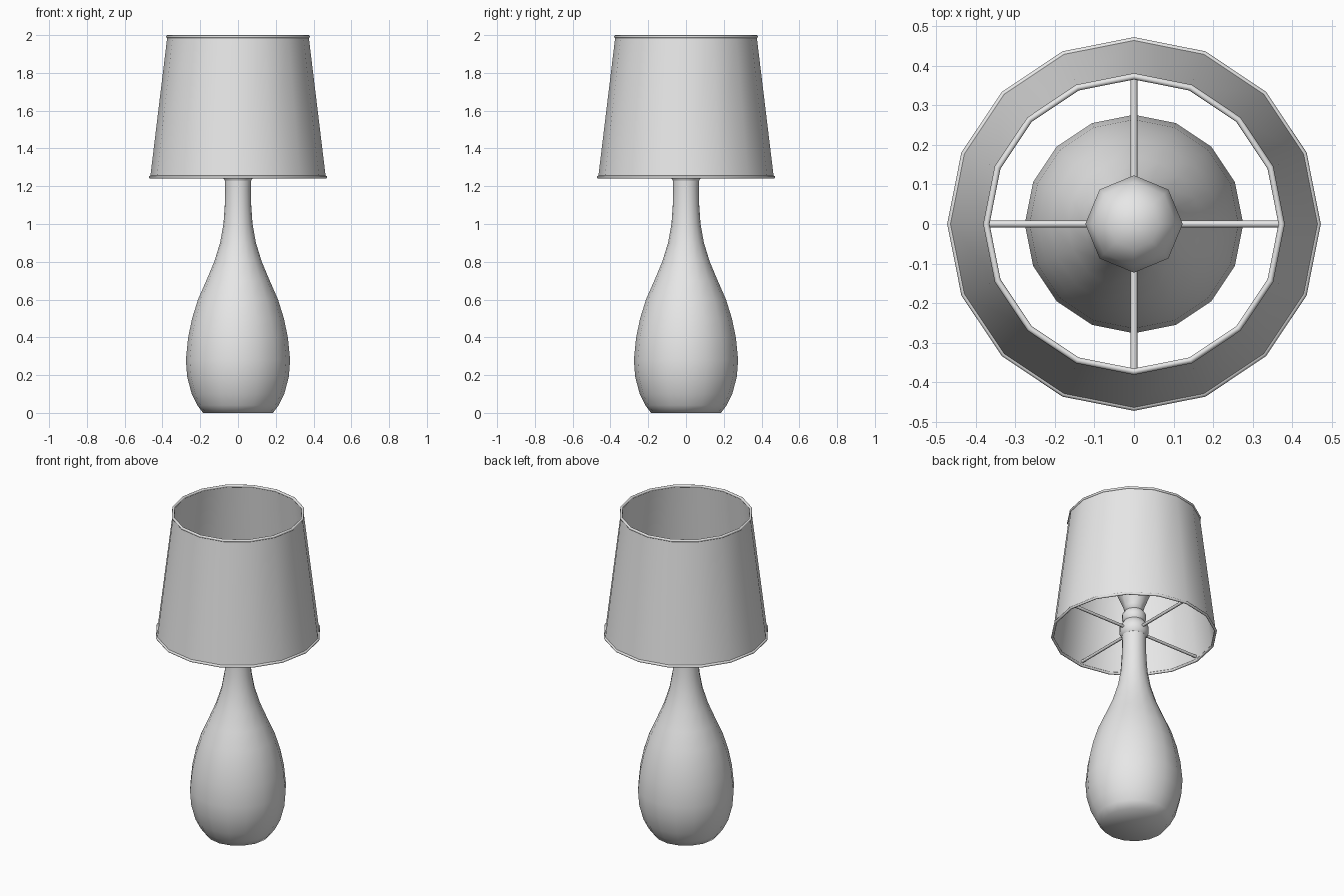
import bpy
import bmesh
from math import cos, sin, pi, radians
from mathutils import Matrix, Vector

cube = bpy.data.objects.get("Cube")
if cube:
    bpy.data.objects.remove(cube, do_unlink=True)

# One plain grey for the whole lamp
GREY = (0.8, 0.8, 0.8, 1.0)
grey = bpy.data.materials.new("light_grey")
grey.use_nodes = True
grey.diffuse_color = GREY
shader = next(n for n in grey.node_tree.nodes if n.type == 'BSDF_PRINCIPLED')
shader.inputs["Base Color"].default_value = GREY


def finish(name, bm, angle):
    """Turn a bmesh into a shaded object."""
    bmesh.ops.recalc_face_normals(bm, faces=bm.faces)
    mesh = bpy.data.meshes.new(name)
    bm.to_mesh(mesh)
    bm.free()
    mesh.materials.append(grey)
    obj = bpy.data.objects.new(name, mesh)
    bpy.context.collection.objects.link(obj)
    bpy.ops.object.select_all(action='DESELECT')
    obj.select_set(True)
    bpy.context.view_layer.objects.active = obj
    bpy.ops.object.shade_smooth_by_angle(angle=radians(angle))
    return obj


def lathe(name, profile, sides, angle=40, closed=False):
    """Spin (radius, height) points round z; radius 0 makes a pole."""
    bm = bmesh.new()
    rings = []
    for r, z in profile:
        if r == 0:
            rings.append([bm.verts.new((0, 0, z))] * sides)
        else:
            rings.append([bm.verts.new((r * cos(2 * pi * i / sides),
                                        r * sin(2 * pi * i / sides), z))
                          for i in range(sides)])
    pairs = list(zip(rings, rings[1:]))
    if closed:
        pairs.append((rings[-1], rings[0]))
    for low, high in pairs:
        for i in range(sides):
            j = (i + 1) % sides
            corners = dict.fromkeys((low[i], low[j], high[j], high[i]))
            bm.faces.new(list(corners))
    return finish(name, bm, angle)


# Bottle-shaped base with its long neck
lathe("base_body", [
    (0, 0), (0.185, 0), (0.215, 0.04), (0.245, 0.1), (0.269, 0.19),
    (0.276, 0.28), (0.264, 0.4), (0.243, 0.5), (0.212, 0.6),
    (0.168, 0.7), (0.126, 0.8), (0.095, 0.9), (0.077, 1.0),
    (0.07, 1.1), (0.068, 1.18), (0.07, 1.25), (0, 1.25)], 16, angle=80)

# Socket: two stacked collars
lathe("socket", [
    (0, 1.23), (0.07, 1.23), (0.083, 1.25), (0.083, 1.29), (0.066, 1.315),
    (0.06, 1.325), (0.068, 1.34), (0.068, 1.37), (0.055, 1.39), (0, 1.39)], 16)

# Pear-shaped bulb
lathe("bulb", [
    (0, 1.38), (0.05, 1.38), (0.06, 1.42), (0.09, 1.49), (0.115, 1.55),
    (0.123, 1.6), (0.107, 1.66), (0.065, 1.705), (0, 1.72)], 8, angle=80)

# Thin tapered shade, open at both ends
lathe("shade", [(0.465, 1.245), (0.374, 1.995), (0.369, 1.995), (0.46, 1.245)],
      16, closed=True)


# Trim rings round both openings
def trim(name, radius, z, half=0.008):
    outline = [(radius + half * cos(k * pi / 4), z + half * sin(k * pi / 4))
               for k in range(8)]
    lathe(name, outline, 16, angle=50, closed=True)


trim("shade_bottom_trim", 0.464, 1.248)
trim("shade_top_trim", 0.373, 1.992)

# Four spokes joining the socket to the shade
bm = bmesh.new()
INNER, OUTER = 0.06, 0.46
for k in range(4):
    place = (Matrix.Rotation(k * pi / 2, 4, 'Z')
             @ Matrix.Translation(Vector(((INNER + OUTER) / 2, 0, 1.27)))
             @ Matrix.Rotation(pi / 2, 4, 'Y'))
    bmesh.ops.create_cone(bm, cap_ends=True, segments=8, radius1=0.009,
                          radius2=0.009, depth=OUTER - INNER, matrix=place)
finish("shade_spokes", bm, 50)
